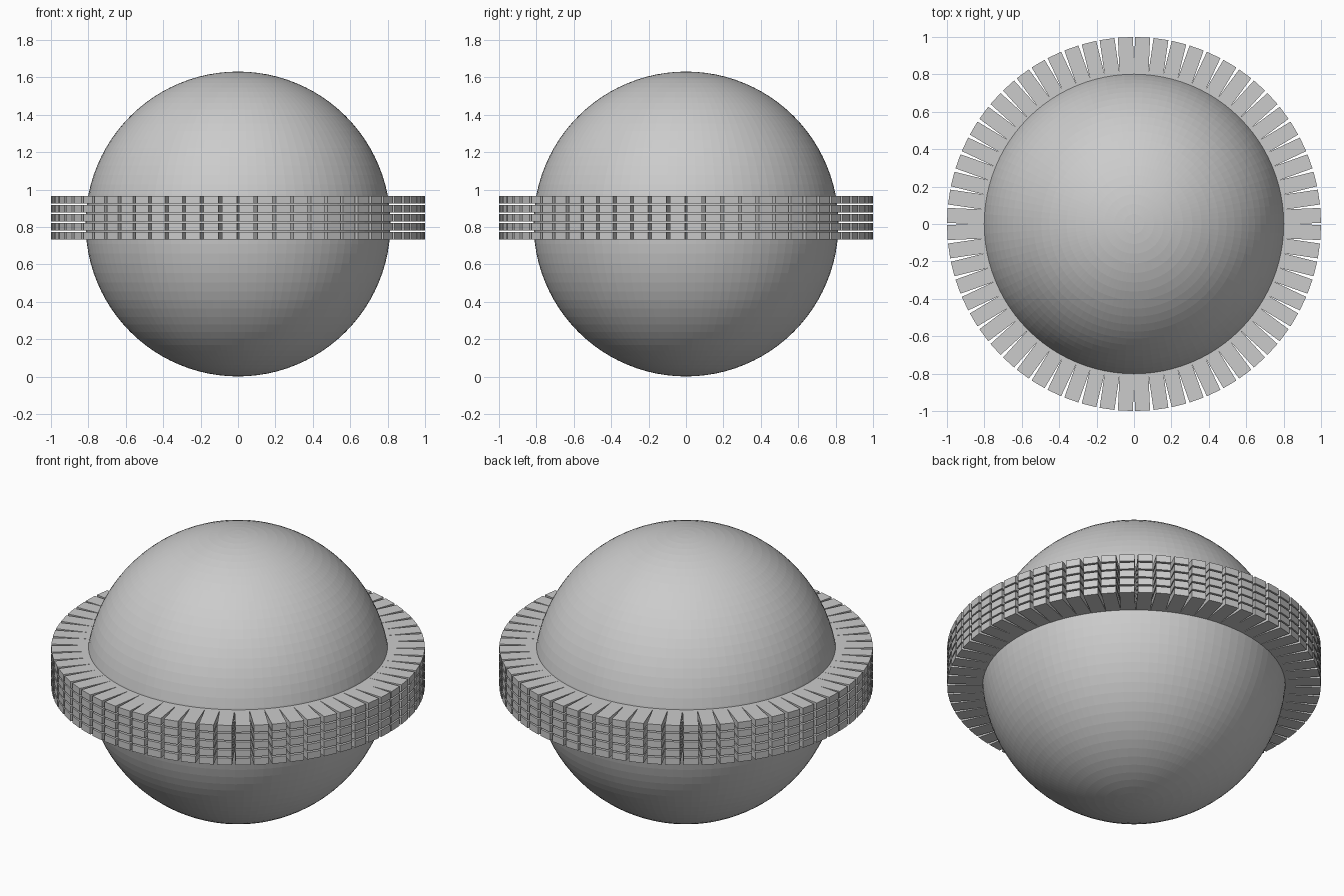
import bpy, bmesh, math
from mathutils import Matrix

if "Cube" in bpy.data.objects:
    bpy.data.objects.remove(bpy.data.objects["Cube"])

# Central ball
bpy.ops.mesh.primitive_uv_sphere_add(segments=96, ring_count=48, radius=0.815,
                                     location=(0, 0, 0.816))
ball = bpy.context.object
ball.name = "ball"

# Ring of radial blocks: 16 per quadrant, stacked in 5 rows
PER_QUADRANT, ROWS = 16, 5
WIDTH, HEIGHT = 0.08, 0.040
R_IN, R_OUT = 0.77, 0.999
Z_LOW, Z_HIGH = 0.732, 0.966
FIRST = math.radians(2.65)          # blocks sit closer together on the axes
STEP = (math.pi / 2 - 2 * FIRST) / (PER_QUADRANT - 1)

bm = bmesh.new()
for row in range(ROWS):
    z = Z_LOW + HEIGHT / 2 + row * (Z_HIGH - Z_LOW - HEIGHT) / (ROWS - 1)
    for quadrant in range(4):
        for i in range(PER_QUADRANT):
            angle = quadrant * math.pi / 2 + FIRST + i * STEP
            place = (Matrix.Rotation(angle, 4, 'Z')
                     @ Matrix.Translation(((R_IN + R_OUT) / 2, 0, z))
                     @ Matrix.Diagonal((R_OUT - R_IN, WIDTH, HEIGHT, 1)))
            bmesh.ops.create_cube(bm, size=1, matrix=place)
mesh = bpy.data.meshes.new("block_ring")
bm.to_mesh(mesh)
bm.free()
ring = bpy.data.objects.new("block_ring", mesh)
bpy.context.collection.objects.link(ring)
